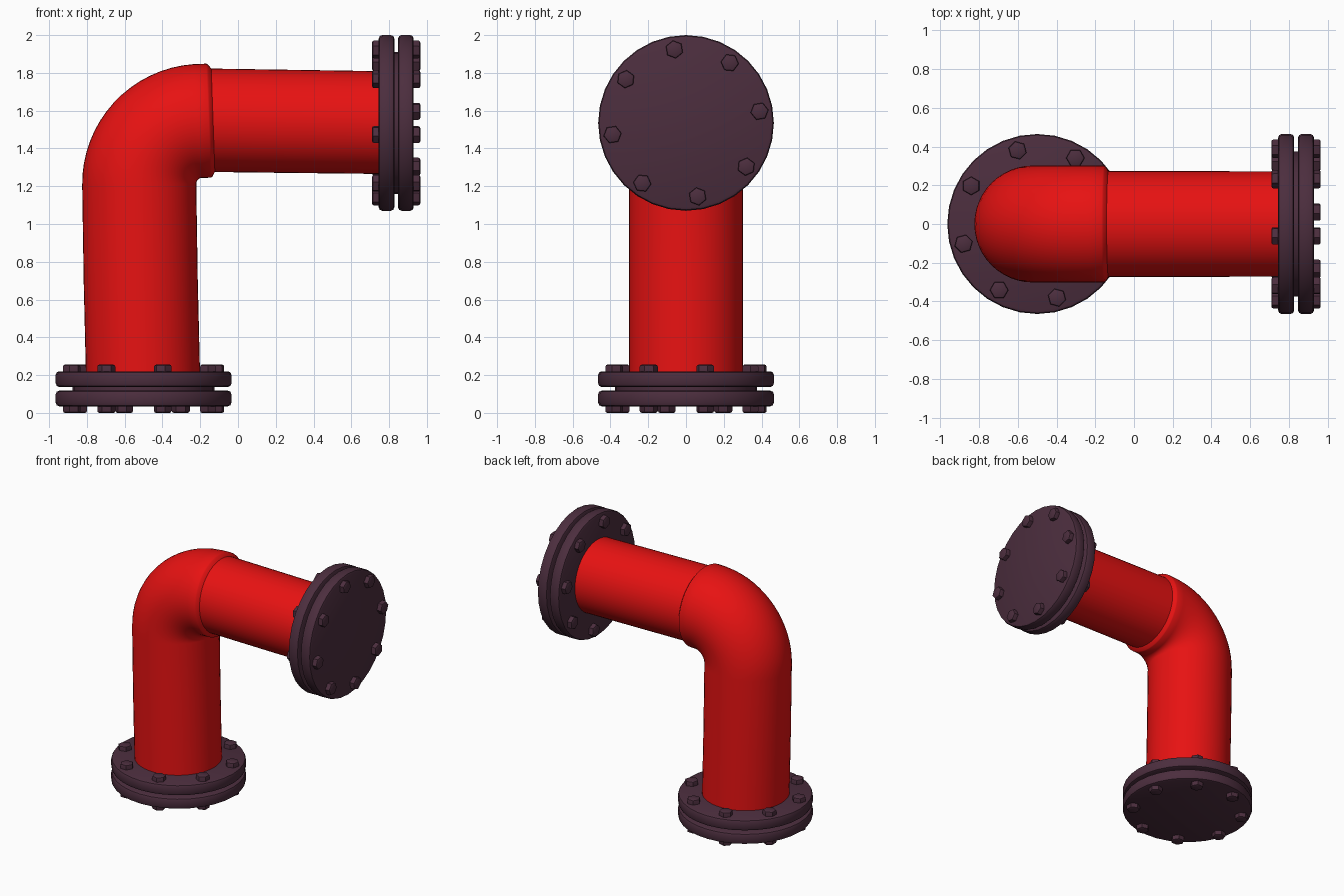
import bpy, bmesh, math
from mathutils import Matrix, Vector

if "Cube" in bpy.data.objects:
    bpy.data.objects.remove(bpy.data.objects["Cube"])


def material(name, color):
    m = bpy.data.materials.new(name)
    m.diffuse_color = (*color, 1)
    m.use_nodes = True
    m.node_tree.nodes["Principled BSDF"].inputs["Base Color"].default_value = m.diffuse_color
    return m


RED = material("red_paint", (0.8, 0.006, 0.006))
DARK = material("dark_metal", (0.072, 0.027, 0.048))


def finish(bm, name, mat, matrix=None, angle=35):
    bmesh.ops.recalc_face_normals(bm, faces=bm.faces)
    me = bpy.data.meshes.new(name)
    bm.to_mesh(me)
    bm.free()
    me.materials.append(mat)
    ob = bpy.data.objects.new(name, me)
    bpy.context.collection.objects.link(ob)
    if matrix:
        ob.matrix_world = matrix
    bpy.ops.object.select_all(action='DESELECT')
    ob.select_set(True)
    bpy.context.view_layer.objects.active = ob
    bpy.ops.object.shade_smooth_by_angle(angle=math.radians(angle))
    return ob


def skin(bm, rings):
    # bridge successive vertex rings and cap both ends
    rows = [[bm.verts.new(p) for p in r] for r in rings]
    n = len(rows[0])
    for a, b in zip(rows, rows[1:]):
        for i in range(n):
            j = (i + 1) % n
            bm.faces.new((a[i], a[j], b[j], b[i]))
    bm.faces.new(rows[0])
    bm.faces.new(rows[-1])


def lathe(bm, profile, n, centre=(0, 0), turn=0.0):
    skin(bm, [[(centre[0] + r * math.cos(turn + math.tau * i / n),
                centre[1] + r * math.sin(turn + math.tau * i / n), z)
               for i in range(n)] for r, z in profile])


# Pipe: rings as (x, z, tangent angle from +x, radius)
stations = [(-0.503, 0.2, 91.4, 0.302), (-0.515, 0.7, 91.4, 0.302)]
cx, cz, bend = -0.19, 1.213, 0.333
for k in range(17):
    a = 91 + (4 - 91) * k / 16
    t = math.radians(a)
    stations.append((cx - bend * math.sin(t), cz + bend * math.cos(t), a, 0.302))
# collar step down to the narrower horizontal run
stations += [(-0.156, 1.547, 2.4, 0.302), (-0.148, 1.547, 2.2, 0.298),
             (-0.132, 1.549, 2, 0.274), (0.3, 1.543, -0.8, 0.273),
             (0.76, 1.537, -0.8, 0.272)]
rings = []
for x, z, a, r in stations:
    t = math.radians(a)
    up = Vector((-math.sin(t), 0, math.cos(t)))
    side = Vector((0, 1, 0))
    rings.append([Vector((x, 0, z)) + r * (math.cos(math.tau * i / 48) * up
                  + math.sin(math.tau * i / 48) * side) for i in range(48)])
bm = bmesh.new()
skin(bm, rings)
finish(bm, "elbow_pipe", RED)


def flange(label, matrix, first_angle):
    # two rounded discs joined by a narrower gasket core
    R, b, lo, hi = 0.465, 0.018, 0.01, 0.0925
    disc = [(R - b, lo), (R - 0.3 * b, lo + 0.3 * b), (R, lo + b),
            (R, hi - b), (R - 0.3 * b, hi - 0.3 * b), (R - b, hi)]
    lower = [(r, -z) for r, z in reversed(disc)]
    bm = bmesh.new()
    lathe(bm, lower + [(0.375, -lo), (0.375, lo)] + disc, 32)
    finish(bm, label + "_flange", DARK, matrix)
    # eight hex bolt heads on each face
    bm = bmesh.new()
    for k in range(8):
        a = math.radians(first_angle + 45 * k)
        c = (0.394 * math.cos(a), 0.394 * math.sin(a))
        for s in (1, -1):
            lathe(bm, [(0.048, s * 0.085), (0.048, s * 0.117),
                       (0.045, s * 0.124), (0.038, s * 0.1275)], 6, c, a)
    finish(bm, label + "_bolts", DARK, matrix)


# Bottom flange, and the outlet flange turned to face +x (local x -> y, y -> z)
flange("bottom", Matrix.Translation((-0.5, 0, 0.1275)), 15)
facing = Matrix(((0, 0, 1, 0), (1, 0, 0, 0), (0, 1, 0, 0), (0, 0, 0, 1)))
flange("outlet", Matrix.Translation((0.8375, 0, 1.535)) @ facing, 9)
